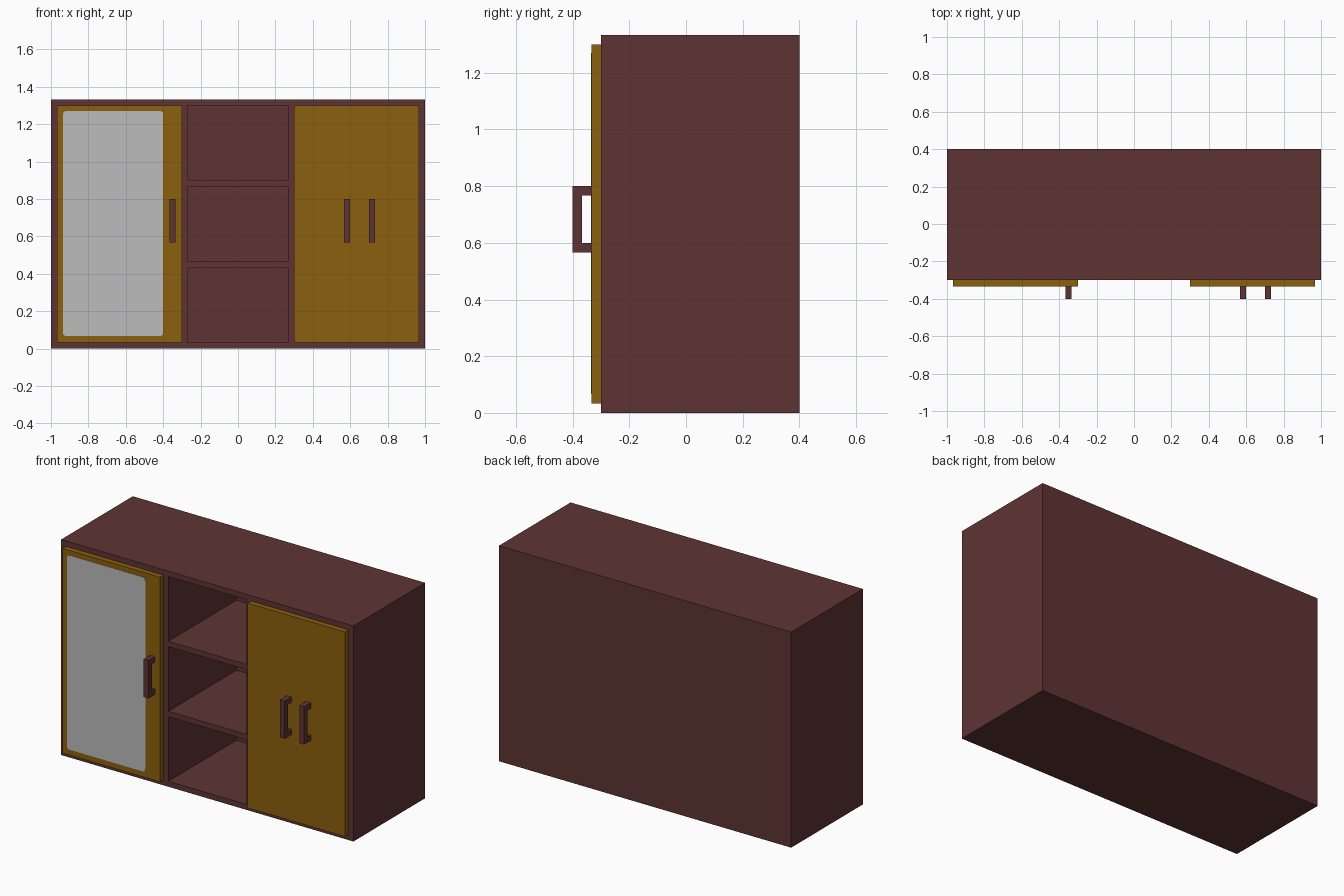
import bpy
import bmesh
from mathutils import Vector

if "Cube" in bpy.data.objects:
    bpy.data.objects.remove(bpy.data.objects["Cube"], do_unlink=True)


def material(name, rgb):
    m = bpy.data.materials.new(name)
    m.use_nodes = True
    m.diffuse_color = (*rgb, 1)
    bsdf = next(n for n in m.node_tree.nodes if n.type == 'BSDF_PRINCIPLED')
    bsdf.inputs["Base Color"].default_value = (*rgb, 1)
    return m


wood = material("dark red wood", (0.114, 0.034, 0.034))
ochre = material("ochre door", (0.258, 0.117, 0.0045))
silver = material("mirror grey", (0.503, 0.503, 0.503))


def finish(name, bm, mat):
    bmesh.ops.recalc_face_normals(bm, faces=bm.faces)
    me = bpy.data.meshes.new(name)
    bm.to_mesh(me)
    bm.free()
    me.materials.append(mat)
    ob = bpy.data.objects.new(name, me)
    bpy.context.collection.objects.link(ob)
    return ob


def box(name, lo, hi, mat, round_corners=0):
    bm = bmesh.new()
    bmesh.ops.create_cube(bm, size=1)
    lo, hi = Vector(lo), Vector(hi)
    for v in bm.verts:
        v.co = (lo + hi) / 2 + v.co * (hi - lo)
    if round_corners:
        # round only the edges running front to back
        edges = [e for e in bm.edges
                 if abs(e.verts[0].co.y - e.verts[1].co.y) > 1e-5]
        bmesh.ops.bevel(bm, geom=edges, offset=round_corners, segments=4,
                        profile=0.5, affect='EDGES')
    return finish(name, bm, mat)


# Carcass: gridded front, pulled back into a closed box, with recessed bays
T = 0.0333
FRONT, BACK = -0.3, 0.4
xs = [-1, -0.9667, -0.3, -0.2667, 0.2667, 0.3, 0.9667, 1]
zs = [0, T, 0.4333, 0.4667, 0.8667, 0.9, 1.3, 1.3333]
bm = bmesh.new()
grid = [[bm.verts.new((x, FRONT, z)) for z in zs] for x in xs]
cell = {(i, j): bm.faces.new((grid[i][j], grid[i + 1][j],
                              grid[i + 1][j + 1], grid[i][j + 1]))
        for i in range(7) for j in range(7)}
rim = [e for e in bm.edges if e.is_boundary]
ext = bmesh.ops.extrude_edge_only(bm, edges=rim)["geom"]
bmesh.ops.translate(bm, vec=(0, BACK - FRONT, 0),
                    verts=[g for g in ext if isinstance(g, bmesh.types.BMVert)])
bmesh.ops.holes_fill(bm, edges=[e for e in bm.edges if e.is_boundary], sides=0)
bays = [[(1, j) for j in range(1, 6)], [(5, j) for j in range(1, 6)],
        [(3, 1)], [(3, 3)], [(3, 5)]]
for bay in bays:
    ext = bmesh.ops.extrude_face_region(bm, geom=[cell[c] for c in bay])["geom"]
    bmesh.ops.translate(bm, vec=(0, BACK - FRONT - T, 0),
                        verts=[g for g in ext if isinstance(g, bmesh.types.BMVert)])
    bmesh.ops.delete(bm, geom=[cell[c] for c in bay if cell[c].is_valid],
                     context='FACES')
bmesh.ops.dissolve_limit(bm, angle_limit=0.01, verts=bm.verts, edges=bm.edges)
finish("cabinet_carcass", bm, wood)

# Doors and mirror
DOOR = FRONT - T
box("right_mirror_door", (-0.9667, DOOR, T), (-0.3, FRONT, 1.3), ochre)
box("left_door", (0.3, DOOR, T), (0.9667, FRONT, 1.3), ochre)
box("mirror", (-0.935, DOOR - 0.002, 0.068), (-0.4, DOOR + 0.002, 1.27),
    silver, round_corners=0.015)


# Handles: a C-shaped side profile pushed out to its width
def handle(name, x):
    y0, y1, z0, z1 = -0.4, DOOR, 0.5667, 0.8
    profile = [(y1, z0), (y0, z0), (y0, z1), (y1, z1),
               (y1, z1 - T), (y0 + T, z1 - T), (y0 + T, z0 + T), (y1, z0 + T)]
    bm = bmesh.new()
    face = bm.faces.new([bm.verts.new((x - T / 2, y, z)) for y, z in profile])
    ext = bmesh.ops.extrude_face_region(bm, geom=[face], use_keep_orig=True)["geom"]
    bmesh.ops.translate(bm, vec=(T, 0, 0),
                        verts=[g for g in ext if isinstance(g, bmesh.types.BMVert)])
    finish(name, bm, wood)


handle("mirror_door_handle", -0.35)
handle("left_door_inner_handle", 0.5833)
handle("left_door_outer_handle", 0.7167)
